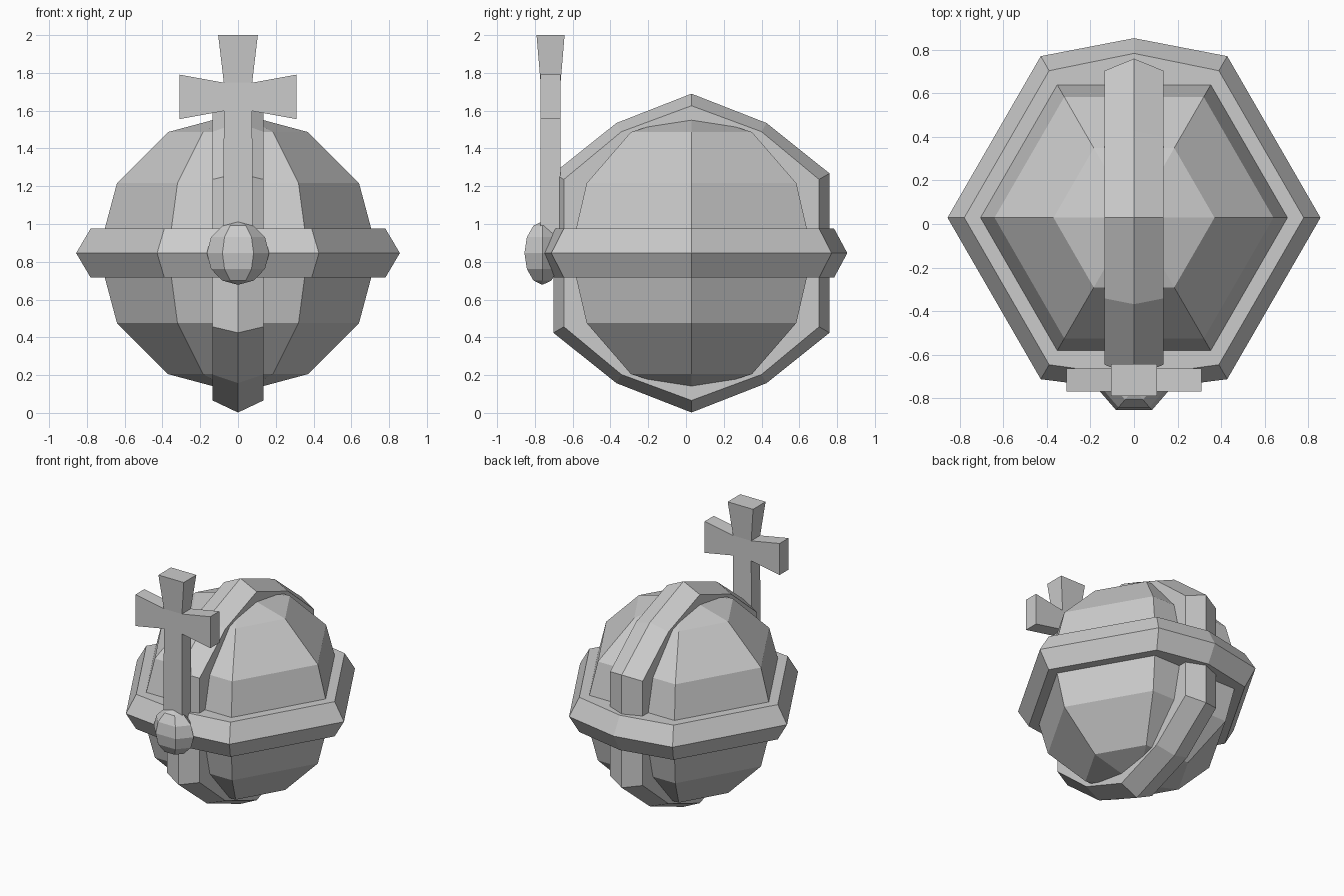
import bpy, bmesh
from math import sin, cos, radians
from mathutils import Matrix, Vector

if "Cube" in bpy.data.objects:
    bpy.data.objects.remove(bpy.data.objects["Cube"])

CY, CZ = 0.029, 0.846  # centre of the orb


def finish(name, bm):
    bmesh.ops.recalc_face_normals(bm, faces=bm.faces[:])
    me = bpy.data.meshes.new(name)
    bm.to_mesh(me)
    bm.free()
    ob = bpy.data.objects.new(name, me)
    bpy.context.collection.objects.link(ob)


def ball(name, centre, radii):
    """Six-sided ball with corners on the left and right, flats front and back."""
    bm = bmesh.new()
    bmesh.ops.create_uvsphere(bm, u_segments=6, v_segments=6, radius=1)
    m = (Matrix.Translation(centre) @ Matrix.Diagonal((*radii, 1))
         @ Matrix.Rotation(radians(30), 4, 'Z'))
    bmesh.ops.transform(bm, matrix=m, verts=bm.verts[:])
    finish(name, bm)


def hoop(name, loops):
    """Bridge closed loops of points into a closed ring."""
    bm = bmesh.new()
    vs = [[bm.verts.new(p) for p in loop] for loop in loops]
    for i, a in enumerate(vs):
        b = vs[(i + 1) % len(vs)]
        for j in range(len(a)):
            k = (j + 1) % len(a)
            bm.faces.new((a[j], a[k], b[k], b[j]))
    finish(name, bm)


def polar(pairs):
    return [(r * cos(radians(t)), r * sin(radians(t))) for t, r in pairs]


# Faceted orb and the small front jewel
ball("orb_body", (0, CY, CZ), (0.74, 0.74, 0.74))
ball("front_jewel", (0, -0.76, CZ), (0.165, 0.11, 0.168))


# Horizontal belt: hexagon with an extra peak at front and back
def belt_loop(r, back, front, z):
    pts = polar([(0, r), (60, r), (90, back), (120, r),
                 (180, r), (240, r), (270, front), (300, r)])
    return [(x, y + CY, CZ + z) for x, y in pts]


hoop("horizontal_belt", [
    belt_loop(0.857, 0.825, 0.797, 0),
    belt_loop(0.78, 0.755, 0.73, 0.13),
    belt_loop(0.66, 0.58, 0.58, 0.13),
    belt_loop(0.66, 0.58, 0.58, -0.13),
    belt_loop(0.78, 0.755, 0.73, -0.13)])


# Vertical strap: ridged hexagon with the sloping sides bowed outwards
def strap_loop(r, bow, x):
    pts = polar([(90, r), (60, bow), (30, r), (-30, r), (-60, bow),
                 (-90, r), (-120, bow), (-150, r), (150, r), (120, bow)])
    return [(x, y + CY, CZ + z) for y, z in pts]


hoop("vertical_strap", [
    strap_loop(0.844, 0.795, 0),
    strap_loop(0.78, 0.742, 0.135),
    strap_loop(0.62, 0.58, 0.135),
    strap_loop(0.62, 0.58, -0.135),
    strap_loop(0.78, 0.742, -0.135)])

# Cross: a small core block whose sides are pulled out into flared limbs
core = Vector((0, -0.717, 1.673))
bm = bmesh.new()
bmesh.ops.create_cube(bm, size=1, matrix=Matrix.Translation(core)
                      @ Matrix.Diagonal((0.15, 0.106, 0.15, 1)))
limbs = [((0, 0, 1), 2.0, (1.4, 1.4, 1)),
         ((0, 0, -1), 0.85, (1.03, 1, 1)),
         ((1, 0, 0), 0.31, (1, 1, 1.57)),
         ((-1, 0, 0), -0.31, (1, 1, 1.57))]
for direction, end, scale in limbs:
    axis = 0 if direction[0] else 2
    bm.normal_update()
    # the core's own side in this direction is the nearest one facing that way
    face = min((f for f in bm.faces if f.normal.dot(Vector(direction)) > 0.99),
               key=lambda f: (f.calc_center_median() - core).length)
    tip = bmesh.ops.extrude_discrete_faces(bm, faces=[face])["faces"][0]
    for v in tip.verts:
        for i in range(3):
            v.co[i] = core[i] + (v.co[i] - core[i]) * scale[i]
        v.co[axis] = end
finish("cross", bm)
